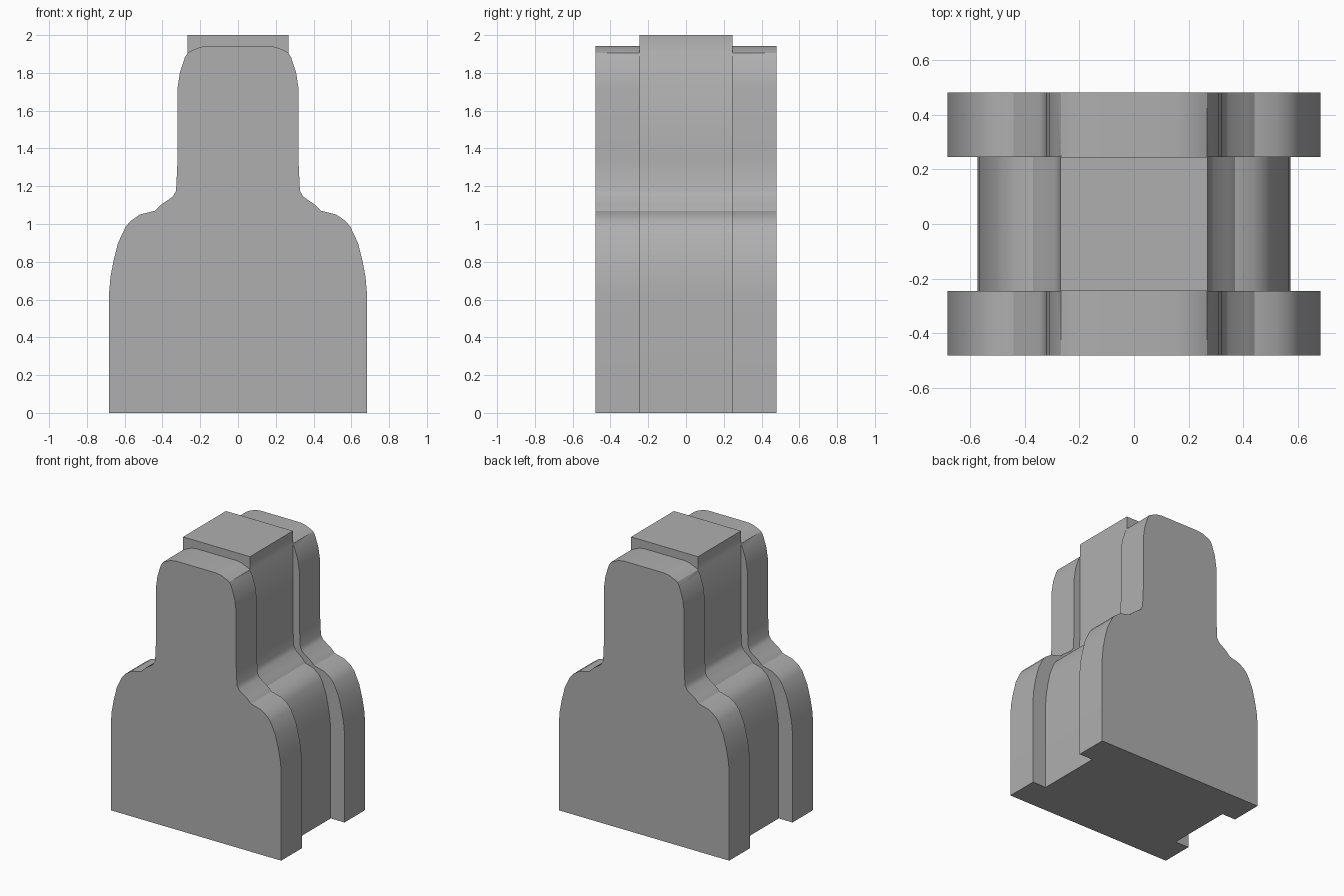
import bpy, bmesh, math

if "Cube" in bpy.data.objects:
    bpy.data.objects.remove(bpy.data.objects["Cube"])

# Right half of the bottle-shaped silhouette (x, z), bottom to top
BODY = [(.682, 0), (.682, .64), (.675, .72), (.66, .80), (.635, .90), (.595, .985),
        (.57, 1.015), (.52, 1.05), (.44, 1.07), (.41, 1.10), (.345, 1.145),
        (.328, 1.175), (.32, 1.34)]
ROUNDED_TOP = [(.32, 1.72), (.308, 1.80), (.282, 1.88), (.267, 1.906),
               (.245, 1.918), (.20, 1.937), (.16, 1.943)]
SQUARE_TOP = [(.32, 2.0)]


def slab(name, half, y0, y1, sx=1.0):
    """Mirror a half profile and extrude it along y."""
    outline = half + [(-x, z) for x, z in reversed(half)]
    bm = bmesh.new()
    face = bm.faces.new([bm.verts.new((x * sx, y0, z)) for x, z in outline])
    new = bmesh.ops.extrude_face_region(bm, geom=[face])["geom"]
    verts = [g for g in new if isinstance(g, bmesh.types.BMVert)]
    bmesh.ops.translate(bm, verts=verts, vec=(0, y1 - y0, 0))
    bmesh.ops.recalc_face_normals(bm, faces=bm.faces)
    mesh = bpy.data.meshes.new(name)
    bm.to_mesh(mesh)
    bm.free()
    mesh.materials.append(grey)
    obj = bpy.data.objects.new(name, mesh)
    bpy.context.collection.objects.link(obj)
    return obj


# Darker grey surface
grey = bpy.data.materials.new("mid_grey")
grey.diffuse_color = (.43, .43, .43, 1)
grey.use_nodes = True
grey.node_tree.nodes["Principled BSDF"].inputs["Base Color"].default_value = grey.diffuse_color

# Narrower, taller centre block
body = slab("stepped_body", BODY + SQUARE_TOP, -.245, .245, sx=.838)

# Wider front and back plates fused onto the centre block
plates = [slab("front_plate", BODY + ROUNDED_TOP, -.48, -.244),
          slab("back_plate", BODY + ROUNDED_TOP, .244, .48)]
bpy.context.view_layer.objects.active = body
for plate in plates:
    mod = body.modifiers.new("fuse", 'BOOLEAN')
    mod.operation = 'UNION'
    mod.solver = 'EXACT'
    mod.object = plate
    bpy.ops.object.modifier_apply(modifier=mod.name)
    bpy.data.objects.remove(plate)

# Smooth shoulders, sharp plate edges
body.select_set(True)
bpy.ops.object.shade_smooth_by_angle(angle=math.radians(30))
